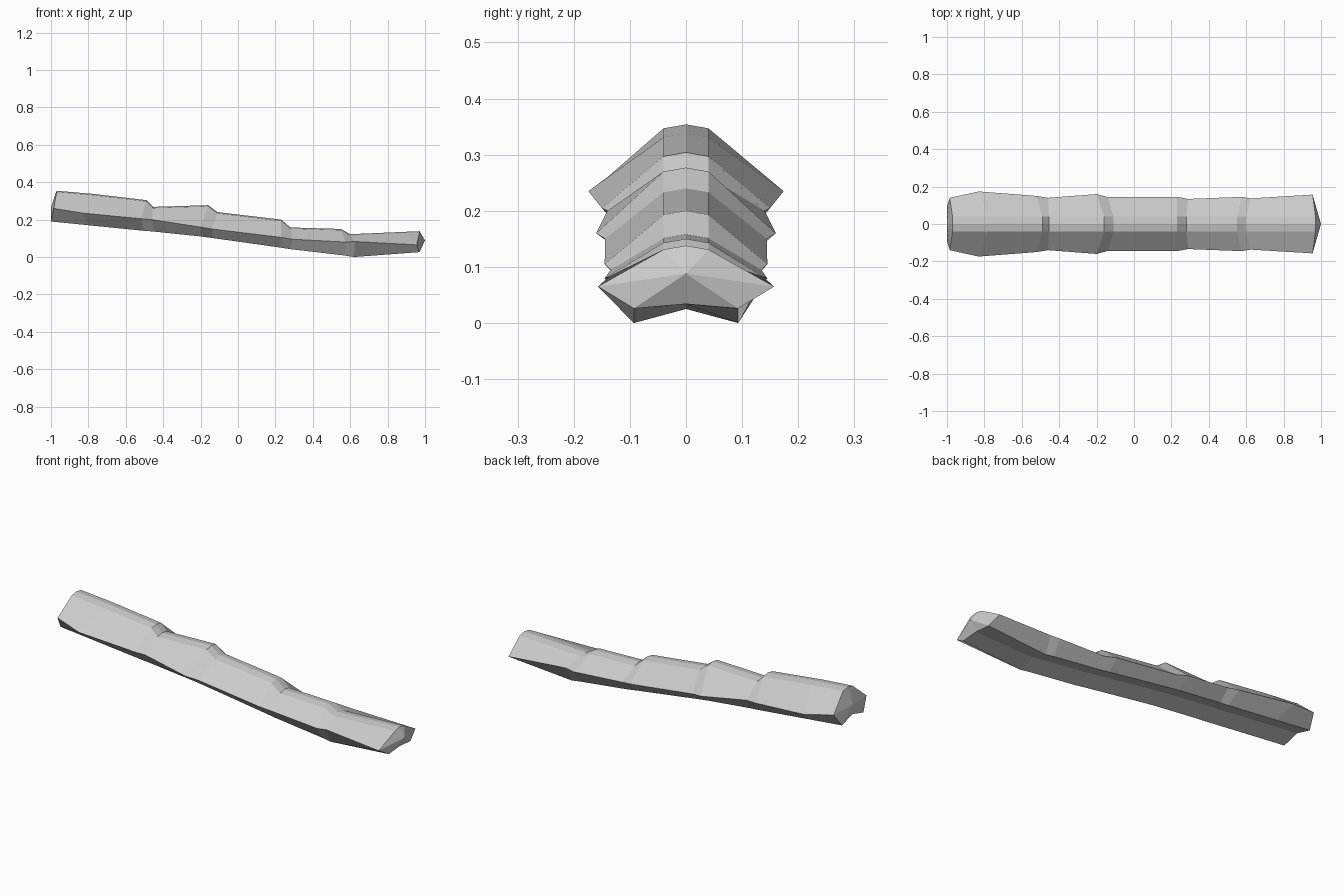
import bpy
import bmesh

cube = bpy.data.objects.get("Cube")
if cube:
    bpy.data.objects.remove(cube, do_unlink=True)

# One plain grey material
grey = bpy.data.materials.new("stone_grey")
grey.use_nodes = True
colour = (0.6, 0.6, 0.6, 1)
grey.diffuse_color = colour
grey.node_tree.nodes["Principled BSDF"].inputs["Base Color"].default_value = colour

# Stations along the body: top x, side x, foot x, top z, half width, side z, foot z
STATIONS = [
    (-.97, -.985, -1, .354, .14, .26, .19),
    (-.78, -.83, -.8, .338, .174, .235, .17),
    (-.49, -.52, -.5, .304, .15, .205, .14),
    (-.455, -.46, -.45, .268, .14, .2, .136),
    (-.16, -.2, -.2, .277, .16, .16, .11),
    (-.11, -.14, -.14, .24, .144, .15, .102),
    (.23, .23, .23, .2, .145, .105, .05),
    (.28, .29, .28, .158, .134, .095, .042),
    (.55, .575, .57, .15, .145, .08, .008),
    (.6, .625, .62, .122, .137, .083, 0),
    (.97, .955, .97, .138, .157, .065, .026),
]
SHOULDER_Y, SHOULDER_DROP = .04, .007
FOOT_Y, GROOVE = .093, .025


def ring(bm, top_x, side_x, foot_x, top_z, width, side_z, foot_z, groove):
    """Eight-sided section: ridge, shoulders, side edges, feet and groove."""
    half = [(top_x, SHOULDER_Y, top_z - SHOULDER_DROP),
            (side_x, width, side_z),
            (foot_x, FOOT_Y, foot_z)]
    loop = [(top_x, 0, top_z)] + half + [(foot_x, 0, foot_z + groove)]
    loop += [(x, -y, z) for x, y, z in reversed(half)]
    return [bm.verts.new(p) for p in loop]


bm = bmesh.new()
rings = [ring(bm, *s, .008 if s is STATIONS[-1] else GROOVE) for s in STATIONS]

# Skin between neighbouring sections
for a, b in zip(rings, rings[1:]):
    for i in range(len(a)):
        j = (i + 1) % len(a)
        bm.faces.new((a[i], a[j], b[j], b[i]))

# Pointed end caps
for loop, tip in ((rings[0], (-1, 0, .265)), (rings[-1], (1, 0, .088))):
    centre = bm.verts.new(tip)
    for i in range(len(loop)):
        bm.faces.new((loop[i], loop[(i + 1) % len(loop)], centre))

bmesh.ops.recalc_face_normals(bm, faces=bm.faces)
mesh = bpy.data.meshes.new("segmented_body")
bm.to_mesh(mesh)
bm.free()
mesh.materials.append(grey)
body = bpy.data.objects.new("segmented_body", mesh)
bpy.context.collection.objects.link(body)
